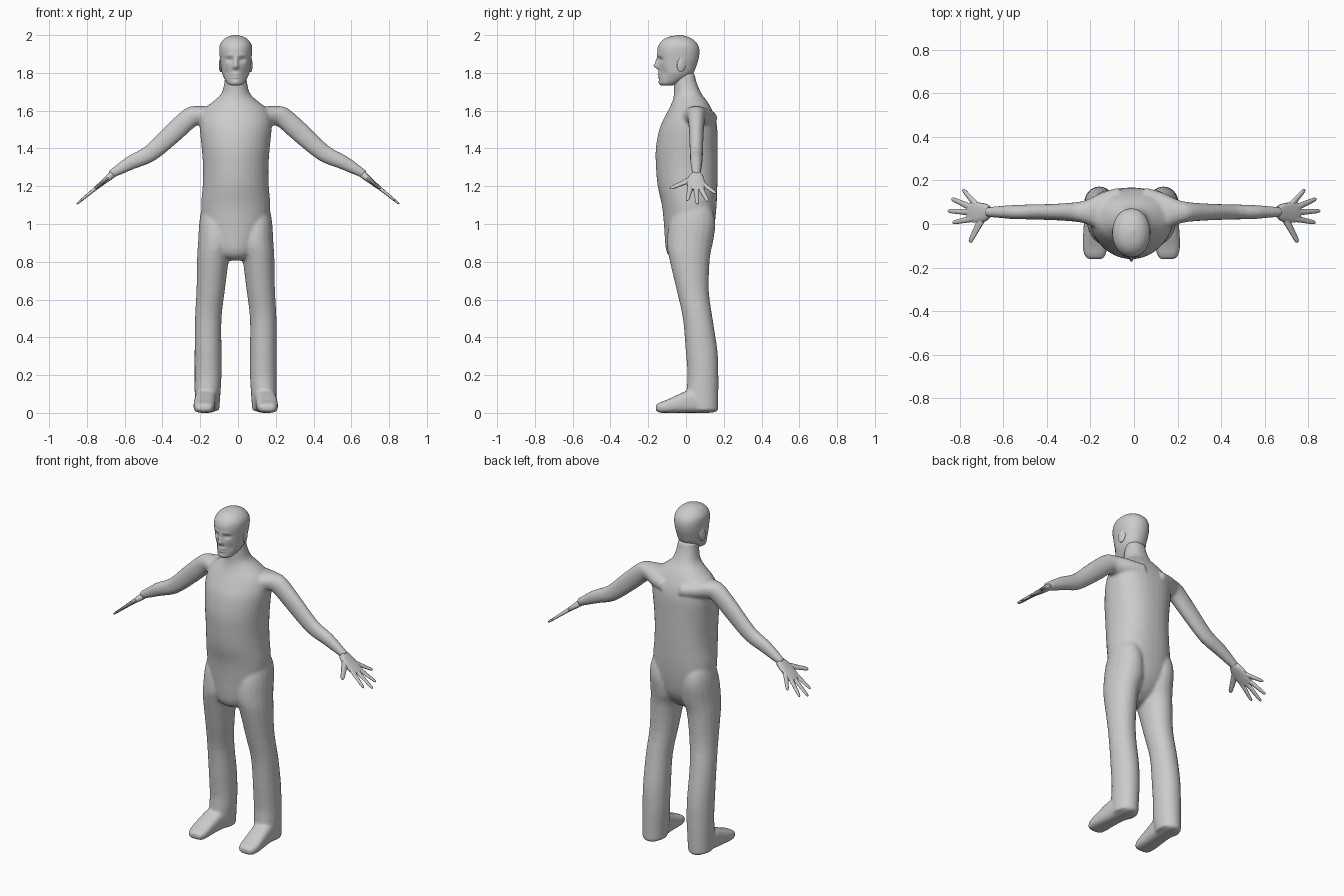
import bpy, bmesh
from math import cos, sin, pi, exp, copysign
from mathutils import Vector as V

if "Cube" in bpy.data.objects:
    bpy.data.objects.remove(bpy.data.objects["Cube"])

CX = -0.012  # the body sits slightly left of the hand-span centre


def blend(p, t):
    """Catmull-Rom between p[1] and p[2]."""
    a, b, c, d = p
    return 0.5 * (2 * b + (c - a) * t + (2 * a - 5 * b + 4 * c - d) * t * t
                  + (3 * b - a - 3 * c + d) * t ** 3)


def smooth(ob):
    bpy.ops.object.select_all(action='DESELECT')
    ob.select_set(True)
    bpy.context.view_layer.objects.active = ob
    bpy.ops.object.shade_smooth_by_angle(angle=0.9)


def loft(name, secs, n=16, e=2.2, steps=3, shade=True, e_front=None):
    """Skin superellipse sections (centre, axis a, axis b), smoothed along the length."""
    secs = [tuple(V(q) for q in s) for s in secs]
    fine = []
    for i in range(len(secs) - 1):
        four = [secs[min(max(i + k, 0), len(secs) - 1)] for k in (-1, 0, 1, 2)]
        for j in range(steps):
            fine.append([blend([s[k] for s in four], j / steps) for k in range(3)])
    fine.append(secs[-1])
    bm = bmesh.new()
    rings = []
    for c, a, b in fine:
        ring = []
        for i in range(n):
            t = 2 * pi * (i + 0.5) / n
            u, w = cos(t), sin(t)
            p = 2 / (e_front if e_front and w < 0 else e)
            ring.append(bm.verts.new(c + a * copysign(abs(u) ** p, u)
                                     + b * copysign(abs(w) ** p, w)))
        rings.append(ring)
    for r, q in zip(rings, rings[1:]):
        for i in range(n):
            bm.faces.new((r[i], r[(i + 1) % n], q[(i + 1) % n], q[i]))
    bm.faces.new(rings[0])
    bm.faces.new(rings[-1])
    bmesh.ops.recalc_face_normals(bm, faces=bm.faces)
    me = bpy.data.meshes.new(name)
    bm.to_mesh(me)
    bm.free()
    ob = bpy.data.objects.new(name, me)
    bpy.context.collection.objects.link(ob)
    if shade:
        smooth(ob)
    return ob


def upright(z, x0, x1, y0, y1):
    """Horizontal section from its x and y limits."""
    return ((x0 + x1) / 2, (y0 + y1) / 2, z), ((x1 - x0) / 2, 0, 0), (0, (y1 - y0) / 2, 0)


# torso and neck: z, half width, front y, back y
torso = [(.807, .03, -.05, .03), (.825, .08, -.085, .06), (.86, .112, -.105, .1),
         (.92, .145, -.112, .135), (1.0, .174, -.117, .152), (1.1, .183, -.128, .162),
         (1.2, .175, -.15, .166), (1.3, .173, -.159, .167), (1.4, .18, -.16, .167),
         (1.5, .19, -.142, .166), (1.56, .187, -.116, .156), (1.61, .165, -.09, .135),
         (1.65, .118, -.072, .112), (1.69, .076, -.064, .082), (1.75, .06, -.064, .056),
         (1.8, .055, -.06, .045)]
parts = [loft("torso", [upright(z, CX - w, CX + w, f, b) for z, w, f, b in torso],
              36, 2.35, 3, False, 1.95)]

# head: z, half width, front y, back y
head = [(1.733, .02, -.13, -.075), (1.742, .042, -.139, -.045), (1.77, .06, -.142, .01),
        (1.80, .073, -.144, .04), (1.84, .079, -.145, .056), (1.88, .084, -.149, .068),
        (1.92, .087, -.152, .071), (1.95, .083, -.143, .062), (1.975, .066, -.122, .04),
        (1.991, .042, -.09, .01), (2.0, .01, -.045, -.025)]
skull = loft("head", [upright(z, CX - w, CX + w, f, b) for z, w, f, b in head], 72, 2.1, 5)

# face relief: x, z, push in y, spread x, spread z
face = [(0, 1.834, -.022, .013, .012), (0, 1.856, -.019, .011, .024),
        (.033, 1.870, .016, .017, .010), (.033, 1.870, -.007, .009, .005),
        (.03, 1.893, -.005, .025, .008), (0, 1.793, -.008, .02, .005),
        (0, 1.777, -.007, .018, .005), (0, 1.75, -.005, .02, .01),
        (.05, 1.80, .010, .018, .025), (.015, 1.828, -.008, .006, .007)]
for v in skull.data.vertices:
    if v.co.y < -.06:
        for x, z, push, sx, sz in face:
            v.co.y += push * exp(-((abs(v.co.x - CX) - x) / sx) ** 2 - ((v.co.z - z) / sz) ** 2)

for s, side in ((-1, "left"), (1, "right")):
    # ear
    bpy.ops.mesh.primitive_uv_sphere_add(segments=16, ring_count=10, radius=1,
                                         location=(CX + s * .078, -.024, 1.844),
                                         rotation=(-.15, 0, s * .3))
    ear = bpy.context.object
    ear.name = side + "_ear"
    ear.scale = (.009, .024, .041)
    smooth(ear)

    # leg: z, inner x, outer x, front y, back y
    leg = [(1.14, .09, .15, -.01, .09), (1.08, .045, .18, -.055, .138),
           (1.0, .02, .194, -.09, .156), (.9, .006, .2, -.102, .143),
           (.82, .034, .205, -.09, .127), (.65, .057, .208, -.05, .121),
           (.5, .075, .216, -.017, .141), (.33, .075, .218, -.002, .167),
           (.2, .075, .218, .008, .172), (.11, .08, .218, .003, .172),
           (.012, .087, .216, .02, .17)]
    parts.append(loft(side + "_leg", [upright(z, CX + s * a, CX + s * b, f, k)
                                      for z, a, b, f, k in leg], 20, 2.05, 3, False))

    # foot: y, centre x, half width, bottom z, top z
    foot = [(.155, .15, .04, .003, .07), (.12, .152, .055, .0, .1), (.03, .158, .058, .0, .122),
            (-.04, .164, .057, .0, .098), (-.1, .167, .057, .0, .07),
            (-.14, .167, .05, .001, .055), (-.16, .167, .036, .012, .043)]
    parts.append(loft(side + "_foot", [((CX + s * x, y, (a + b) / 2), (s * w, 0, 0),
                                        (0, 0, (b - a) / 2))
                                       for y, x, w, a, b in foot], 20, 3.0, 3, False))

    def px(d):
        return s * d - .01 * (1 - d / .85)

    # arm: distance from centre, z, half thickness, half depth, thickness direction
    arm = [(.06, 1.56, .055, .115, 0), (.14, 1.566, .057, .09, .1), (.2, 1.572, .055, .06, .25),
           (.245, 1.564, .055, .047, .5), (.34, 1.48, .054, .039, .66), (.46, 1.374, .046, .035, .56),
           (.565, 1.324, .038, .032, .47), (.675, 1.26, .022, .022, .5)]
    parts.append(loft(side + "_arm", [((px(d), .055, z), (0, h, 0),
                                       (s * t * k, 0, t * (1 - k * k) ** .5))
                                      for d, z, t, h, k in arm], 16, 2.1, 3, False))

    def hand_section(a, y, hw, ht, turn=0.0):
        """Hand section at length a along the hand; turn swings it sideways."""
        return ((px(.67 + .774 * a), y, 1.256 - .633 * a),
                (-s * .774 * hw * sin(turn), hw * cos(turn), .633 * hw * sin(turn)),
                (s * .633 * ht, 0, .774 * ht))

    # palm
    loft(side + "_palm", [hand_section(*p) for p in (
        (-.012, .055, .026, .019), (.01, .053, .039, .018), (.05, .052, .047, .014),
        (.095, .055, .047, .011), (.12, .056, .034, .008))], 14, 2.6)

    # fingers and thumb: base length, base y, tip length, tip y, thickness
    fingers = [("thumb", .03, .03, .107, -.084, 1.5), ("index_finger", .085, .026, .209, .006, 1.2),
               ("middle_finger", .09, .053, .237, .06, 1.2),
               ("ring_finger", .09, .073, .215, .116, 1.2),
               ("little_finger", .06, .08, .148, .159, 1.2)]
    for name, a0, y0, a1, y1, k in fingers:
        da, dy = a1 - a0, y1 - y0
        turn = copysign(V((da, dy)).angle(V((1, 0))), dy)
        loft(side + "_" + name,
             [hand_section(a0 + da * t, y0 + dy * t, r * k, r * .75, turn)
              for t, r in ((0, .014), (.5, .0105), (.9, .008), (1, .003))], 10, 2.0)

# fuse torso, arms, legs and feet into one continuous skin
bpy.ops.object.select_all(action='DESELECT')
for p in parts:
    p.select_set(True)
body = parts[0]
bpy.context.view_layer.objects.active = body
bpy.ops.object.join()
body.name = "body"
rm = body.modifiers.new("fuse", 'REMESH')
rm.mode = 'VOXEL'
rm.voxel_size = .008
rm.use_smooth_shade = True
sm = body.modifiers.new("soften", 'SMOOTH')
sm.factor = .5
sm.iterations = 8
